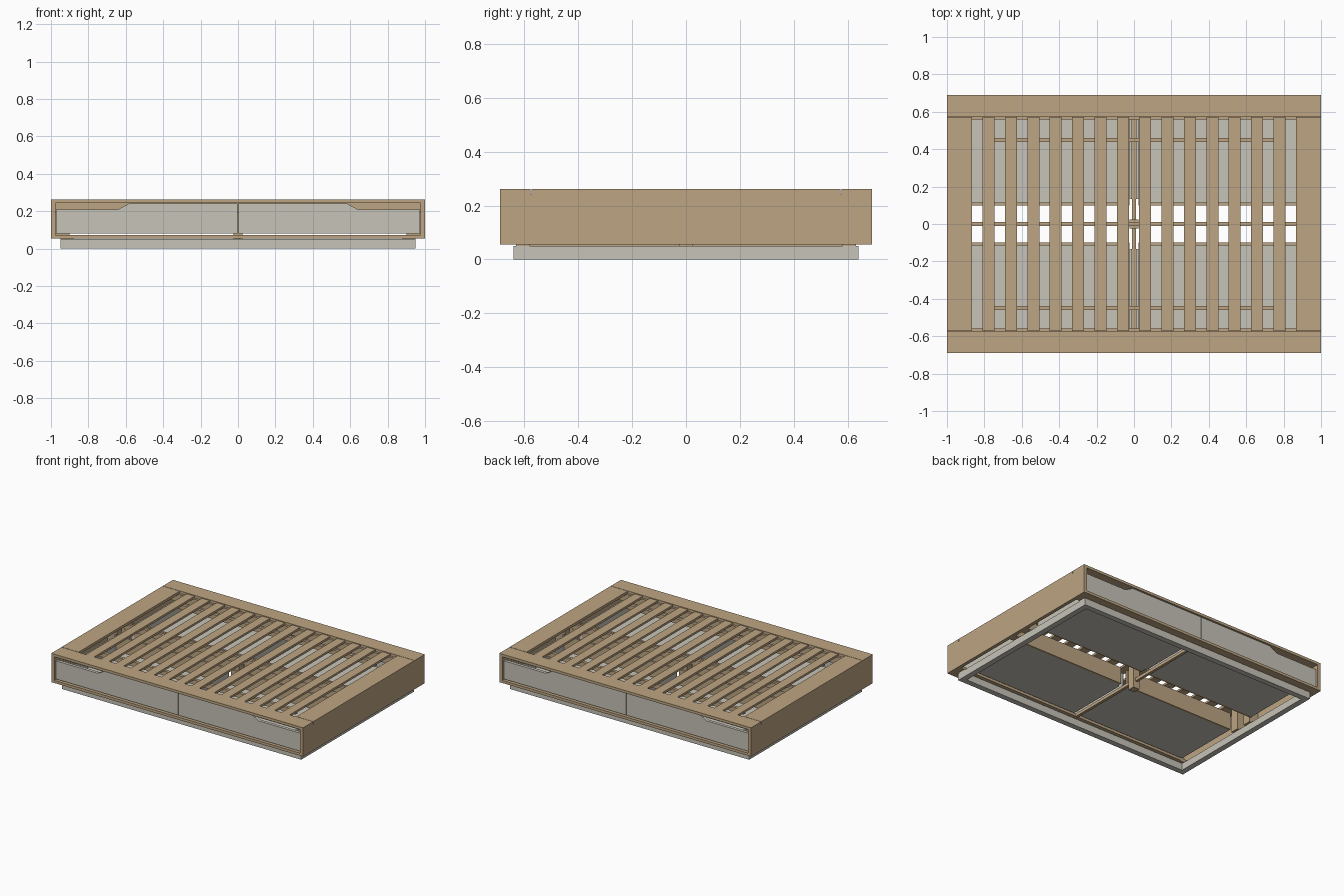
import bpy
import bmesh

cube = bpy.data.objects.get("Cube")
if cube:
    bpy.data.objects.remove(cube, do_unlink=True)


def material(name, colour):
    mat = bpy.data.materials.new(name)
    mat.use_nodes = True
    mat.diffuse_color = colour
    mat.node_tree.nodes["Principled BSDF"].inputs["Base Color"].default_value = colour
    return mat


wood = material("warm wood", (0.51, 0.375, 0.225, 1))
pale = material("pale grey paint", (0.57, 0.55, 0.48, 1))


def add_object(name, bm, mat):
    bmesh.ops.recalc_face_normals(bm, faces=bm.faces)
    mesh = bpy.data.meshes.new(name)
    bm.to_mesh(mesh)
    bm.free()
    mesh.materials.append(mat)
    obj = bpy.data.objects.new(name, mesh)
    bpy.context.collection.objects.link(obj)
    return obj


def box(name, mat, xs, ys, zs):
    """Box between the given limits on each axis."""
    bm = bmesh.new()
    bmesh.ops.create_cube(bm, size=1)
    for v in bm.verts:
        for axis, (low, high) in enumerate((xs, ys, zs)):
            v.co[axis] = low if v.co[axis] < 0 else high
    return add_object(name, bm, mat)


def prism(name, mat, outline, ys):
    """Outline in x and z, extruded along y."""
    bm = bmesh.new()
    face = bm.faces.new([bm.verts.new((x, ys[0], z)) for x, z in outline])
    result = bmesh.ops.extrude_face_region(bm, geom=[face])
    for item in result["geom"]:
        if isinstance(item, bmesh.types.BMVert):
            item.co.y = ys[1]
    return add_object(name, bm, mat)


def span(sign, low, high):
    return tuple(sorted((sign * low, sign * high)))


WIDE, DEEP, TOP = 1.0, 0.69, 0.262
BASE, DECK = 0.055, 0.243

# Outer frame ends, plinth ends and end boards
for s, side in ((1, "left"), (-1, "right")):
    box(side + "_end_panel", wood, span(s, 0.975, WIDE), (-DEEP, DEEP), (BASE, DECK))
    box(side + "_plinth", pale, span(s, 0.91, 0.95), (-0.64, 0.64), (0, 0.05))
    box(side + "_end_board", wood, span(s, 0.865, WIDE), (-0.573, 0.573), (DECK, TOP))
    for t, end in ((1, "back"), (-1, "front")):
        box(f"{side}_{end}_inner_post", wood, span(s, 0.9, 0.975), span(t, 0.03, 0.09), (BASE, DECK))
        box(f"{side}_{end}_spacer", wood, span(s, 0.88, 0.95), span(t, 0.58, 0.63), (0.05, BASE))

# Long rails on the front and back
for t, end in ((1, "back"), (-1, "front")):
    box(end + "_top_rail", wood, (-WIDE, WIDE), span(t, 0.576, DEEP), (DECK, TOP))
    box(end + "_bottom_rail", wood, (-0.975, 0.975), span(t, 0.58, DEEP), (BASE, 0.074))
    box(end + "_ledge_rail", wood, (-0.975, 0.975), span(t, 0.56, 0.6), (0.19, DECK))
    box(end + "_plinth", pale, (-0.91, 0.91), span(t, 0.6, 0.64), (0, 0.05))
    box(end + "_slat_support", wood, (-0.78, 0.78), span(t, 0.438, 0.46), (0.21, DECK))

# Four drawers with a sloped finger notch in each front
for s, side in ((1, "left"), (-1, "right")):
    for t, end in ((1, "back"), (-1, "front")):
        name = f"{end}_{side}_drawer"
        outline = [(0.002, 0.08), (0.972, 0.08), (0.972, 0.21),
                   (0.64, 0.21), (0.58, 0.242), (0.002, 0.242)]
        prism(name + "_face", pale, [(s * x, z) for x, z in outline], span(t, 0.655, 0.677))
        box(name + "_floor", pale, span(s, 0.025, 0.9), span(t, 0.115, 0.655), (0.08, 0.09))
        box(name + "_back", wood, span(s, 0.025, 0.9), span(t, 0.1, 0.115), (0.08, 0.2))
        box(name + "_inner_wall", pale, span(s, 0.012, 0.025), span(t, 0.135, 0.655), (0.08, 0.19))
        box(name + "_outer_wall", pale, span(s, 0.887, 0.9), span(t, 0.115, 0.655), (0.09, 0.19))

# Central support
box("center_slat_support", wood, (-0.9, 0.9), (-0.01, 0.01), (0.2, DECK))
box("center_crossbar", wood, (-0.01, 0.01), (-0.6, 0.6), (0.05, 0.072))
box("center_post", wood, (-0.025, 0.025), (-0.025, 0.025), (0, 0.2))

# Evenly spaced slats
for s, side in ((1, "left"), (-1, "right")):
    for i in range(7):
        x = 0.06 + 0.1195 * i
        box(f"{side}_slat_{i + 1}", wood, span(s, x - 0.032, x + 0.032), (-0.573, 0.573), (DECK, 0.258))
